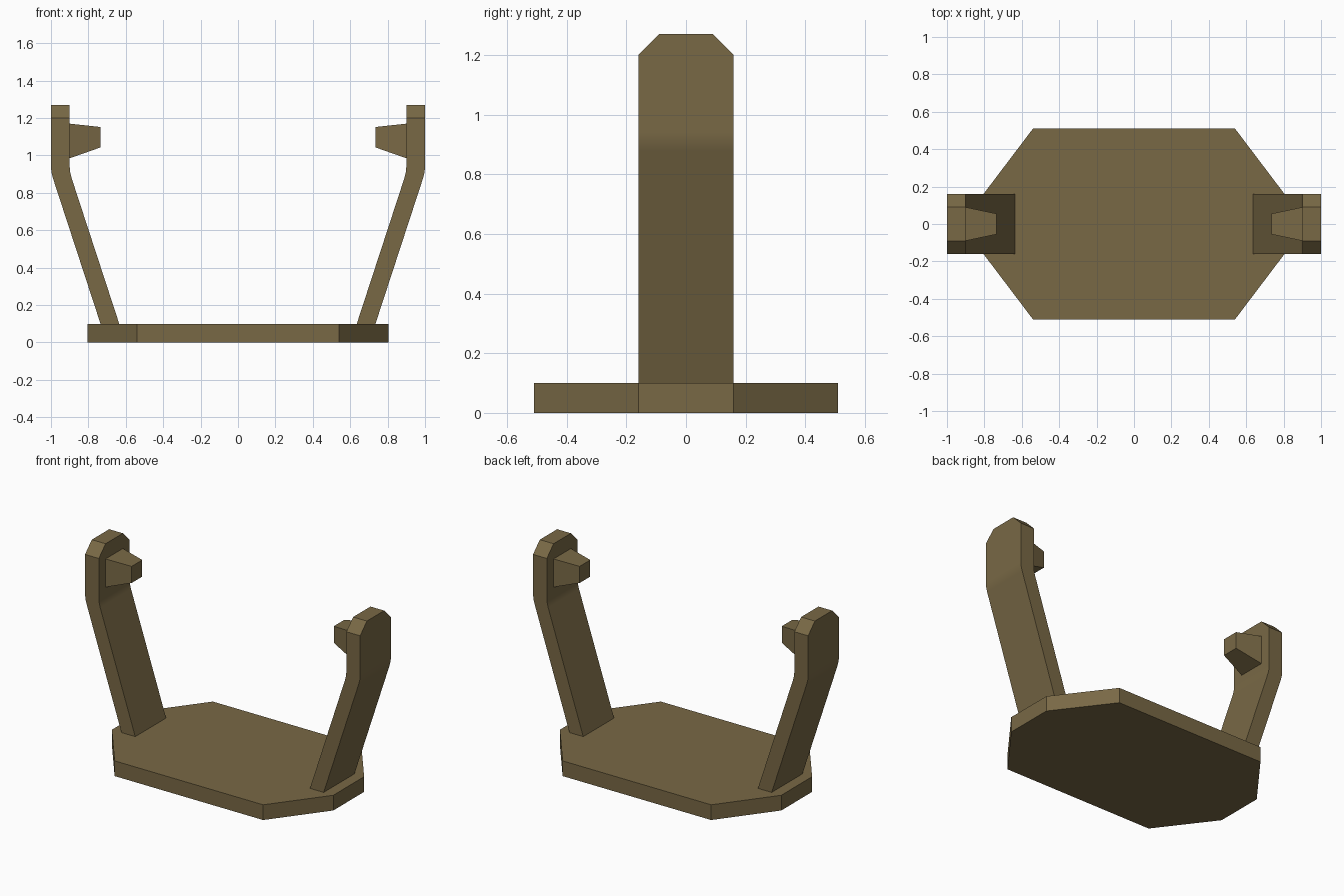
import bpy, bmesh
from math import radians

if "Cube" in bpy.data.objects:
    bpy.data.objects.remove(bpy.data.objects["Cube"])

mat = bpy.data.materials.new("brown")
mat.diffuse_color = (0.19, 0.14, 0.06, 1)
mat.use_nodes = True
mat.node_tree.nodes["Principled BSDF"].inputs["Base Color"].default_value = mat.diffuse_color


def loft(name, rings, mirror=False):
    """Skin equal-length point rings and cap both ends."""
    bm = bmesh.new()
    loops = [[bm.verts.new(p) for p in ring] for ring in rings]
    n = len(loops[0])
    for a, b in zip(loops, loops[1:]):
        for i in range(n):
            j = (i + 1) % n
            bm.faces.new((a[i], a[j], b[j], b[i]))
    bm.faces.new(loops[0])
    bm.faces.new(loops[-1])
    bmesh.ops.recalc_face_normals(bm, faces=bm.faces)
    me = bpy.data.meshes.new(name)
    bm.to_mesh(me)
    bm.free()
    me.materials.append(mat)
    ob = bpy.data.objects.new(name, me)
    bpy.context.collection.objects.link(ob)
    if mirror:
        m = ob.modifiers.new("mirror", 'MIRROR')
        m.use_mirror_merge = False
    return ob


# Base plate: elongated octagon
half = [(0.805, -0.16), (0.805, 0.16), (0.54, 0.51), (-0.54, 0.51)]
outline = half + [(-x, -y) for x, y in half]
loft("base_plate", [[(x, y, z) for x, y in outline] for z in (0, 0.1)])

# Side arms: leaning, then upright, with clipped top corners (z, outer x, half width)
T = 0.1
rows = [(0.1, 0.735, 0.16), (0.88, 0.99, 0.16), (0.91, 0.9975, 0.16),
        (0.94, 1.0, 0.16), (1.2, 1.0, 0.16), (1.27, 1.0, 0.09)]
arm = loft("side_arm", [[(x - T, -w, z), (x, -w, z), (x, w, z), (x - T, w, z)]
                        for z, x, w in rows], mirror=True)

# Soft shading only across the small bend
bpy.context.view_layer.objects.active = arm
arm.select_set(True)
bpy.ops.object.shade_smooth_by_angle(angle=radians(20))
wn = arm.modifiers.new("weighted_normals", 'WEIGHTED_NORMAL')
wn.keep_sharp = True

# Pivot pegs: tapered blocks pointing inward (x, half width, bottom, top)
pegs = [(0.9, 0.09, 0.985, 1.17), (0.735, 0.055, 1.043, 1.152)]
loft("pivot_peg", [[(x, -w, lo), (x, w, lo), (x, w, hi), (x, -w, hi)]
                   for x, w, lo, hi in pegs], mirror=True)
